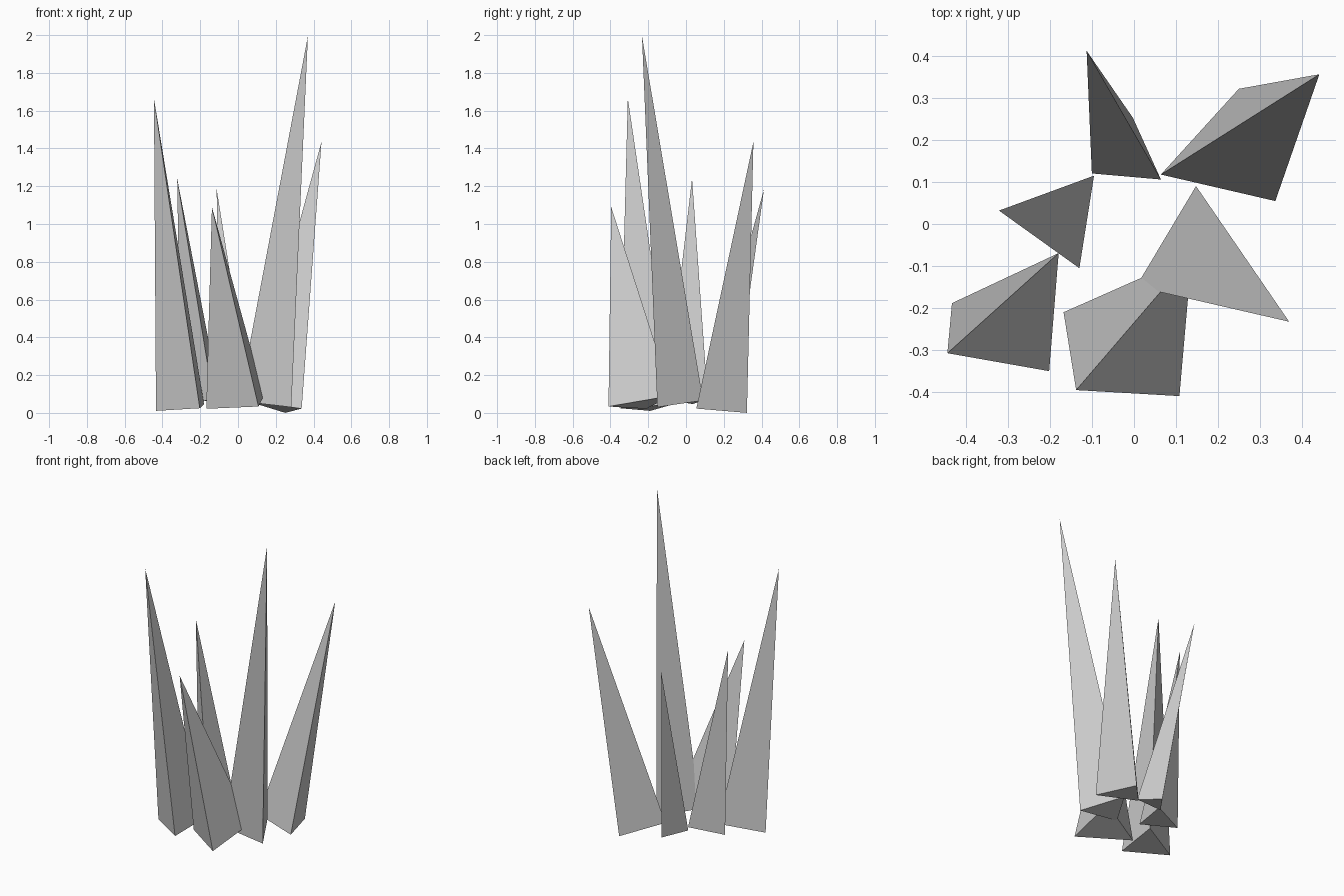
import bpy, bmesh
from math import radians, cos, sin
from mathutils import Vector, Quaternion

if "Cube" in bpy.data.objects:
    bpy.data.objects.remove(bpy.data.objects["Cube"])


def spike(name, centre, tip, radius, heading):
    """Three-sided shard whose base is square to its leaning axis."""
    c, t = Vector(centre), Vector(tip)
    axis = (t - c).normalized()
    a = radians(heading)
    flat = Vector((cos(a), sin(a), 0))
    spoke = (flat - axis * flat.dot(axis)).normalized() * radius
    bm = bmesh.new()
    ring = [bm.verts.new(c + Quaternion(axis, radians(120 * i)) @ spoke) for i in range(3)]
    top = bm.verts.new(t)
    bm.faces.new(ring[::-1])
    for i in range(3):
        bm.faces.new((ring[i], ring[(i + 1) % 3], top))
    bmesh.ops.recalc_face_normals(bm, faces=bm.faces[:])
    mesh = bpy.data.meshes.new(name)
    bm.to_mesh(mesh)
    bm.free()
    bpy.context.collection.objects.link(bpy.data.objects.new(name, mesh))


# Ring of leaning spikes: base centre, tip, base radius, heading of one corner
spike("back_spike", (-.013, .160, .053), (-.113, .413, 1.185), .096, 85)
spike("back_right_spike", (.217, .165, .027), (.442, .357, 1.435), .163, 198)
spike("left_spike", (-.176, .015, .063), (-.322, .032, 1.24), .129, 171)
spike("front_left_spike", (-.272, -.203, .027), (-.445, -.308, 1.665), .1635, 175.4)
spike("front_spike", (.026, -.232, .049), (-.138, -.396, 1.09), .197, 175)
spike("tall_right_spike", (.145, -.070, .053), (.370, -.233, 1.995), .161, 89.5)
